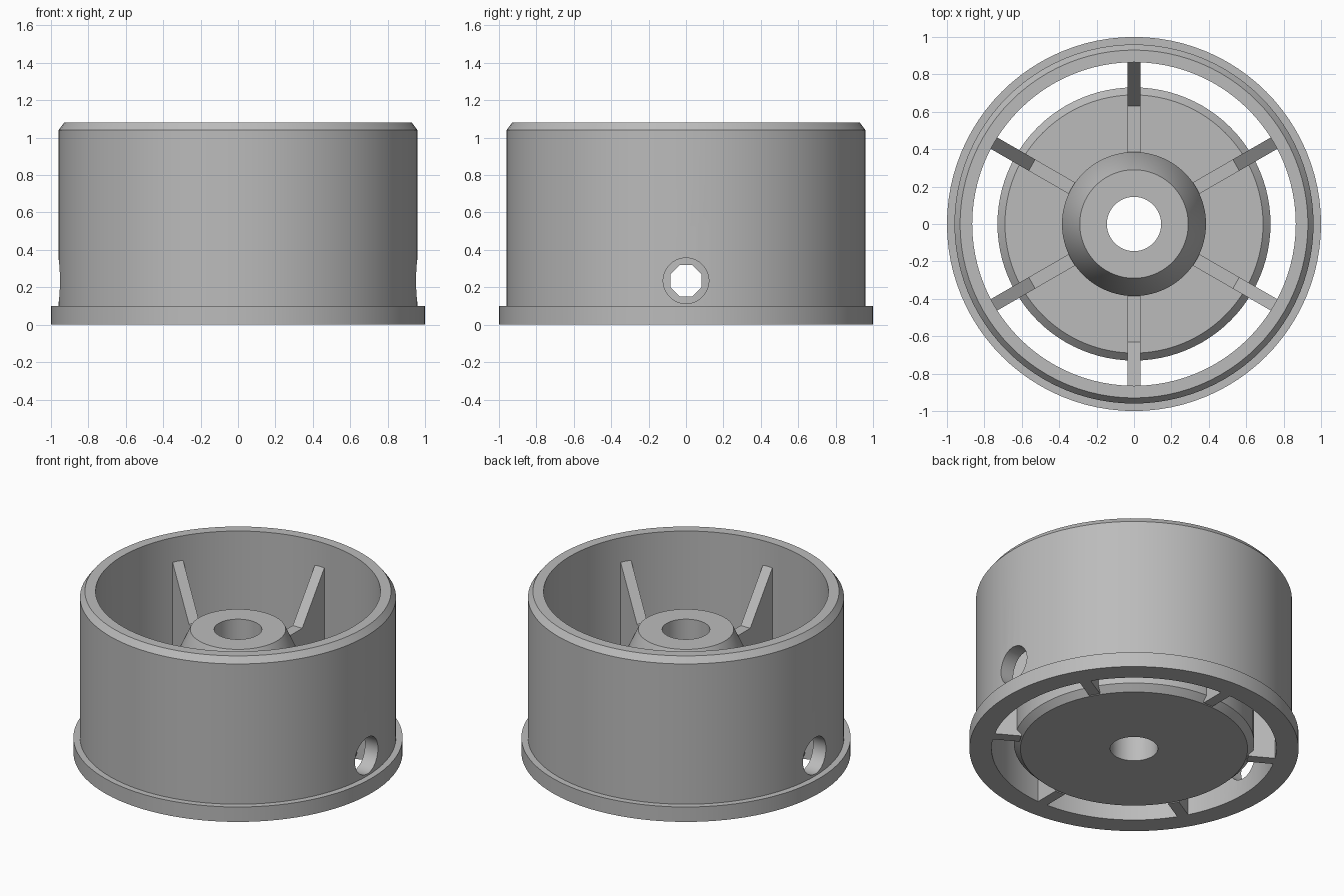
import bpy, bmesh, math
from mathutils import Matrix

cube = bpy.data.objects.get("Cube")
if cube:
    bpy.data.objects.remove(cube, do_unlink=True)

grey = bpy.data.materials.new("mid_grey")
grey.use_nodes = True
grey.diffuse_color = (0.5, 0.5, 0.5, 1)
grey.node_tree.nodes["Principled BSDF"].inputs["Base Color"].default_value = (0.5, 0.5, 0.5, 1)


def make(name, bm):
    bmesh.ops.recalc_face_normals(bm, faces=bm.faces[:])
    mesh = bpy.data.meshes.new(name)
    bm.to_mesh(mesh)
    bm.free()
    mesh.materials.append(grey)
    obj = bpy.data.objects.new(name, mesh)
    bpy.context.collection.objects.link(obj)
    return obj


def select(obj):
    bpy.ops.object.select_all(action='DESELECT')
    obj.select_set(True)
    bpy.context.view_layer.objects.active = obj


def lathe(name, profile, steps=96):
    """Turn a closed (radius, z) profile around the z axis."""
    bm = bmesh.new()
    verts = [bm.verts.new((r, 0, z)) for r, z in profile]
    edges = [bm.edges.new((v, verts[i - 1])) for i, v in enumerate(verts)]
    bmesh.ops.spin(bm, geom=verts + edges, cent=(0, 0, 0), axis=(0, 0, 1),
                   angle=math.tau, steps=steps, use_merge=True)
    bmesh.ops.remove_doubles(bm, verts=bm.verts[:], dist=1e-4)
    return make(name, bm)


def drill(obj, radius, length, x, sides, z=0.235):
    """Cut a hole along the x axis."""
    bm = bmesh.new()
    turn = Matrix.Rotation(math.pi / 2, 4, 'Y') @ Matrix.Rotation(math.pi / sides, 4, 'Z')
    bmesh.ops.create_cone(bm, cap_ends=True, segments=sides, radius1=radius,
                          radius2=radius, depth=length,
                          matrix=Matrix.Translation((x, 0, z)) @ turn)
    cutter = make("hole_cutter", bm)
    cutter.hide_render = True
    mod = obj.modifiers.new("hole", 'BOOLEAN')
    mod.operation, mod.solver, mod.object = 'DIFFERENCE', 'EXACT', cutter
    select(obj)
    bpy.ops.object.modifier_apply(modifier=mod.name)
    bpy.data.objects.remove(cutter, do_unlink=True)


# Outer barrel with base flange and chamfered lip
barrel = lathe("outer_barrel", [(0.865, 0), (1, 0), (1, 0.1), (0.96, 0.1),
                                (0.96, 1.04), (0.93, 1.08), (0.865, 1.08)])
for side in (-1, 1):
    drill(barrel, 0.122, 0.3, side * 0.92, 48)

# Chamfered inner disc with the tapered hub and bore
core = lathe("hub_core", [(0.145, 0), (0.69, 0), (0.73, 0.04), (0.73, 0.36),
                          (0.69, 0.4), (0.385, 0.4), (0.385, 0.62),
                          (0.29, 0.825), (0.145, 0.825)])
drill(core, 0.09, 2, 0, 8)

# Six ribs rising towards the barrel wall
rib_outline = [(0.7, 0), (0.875, 0), (0.875, 0.93), (0.63, 0.6),
               (0.36, 0.6), (0.36, 0.38), (0.7, 0.38)]
ribs = []
for i in range(6):
    bm = bmesh.new()
    face = bm.faces.new([bm.verts.new((r, -0.035, z)) for r, z in rib_outline])
    ext = bmesh.ops.extrude_face_region(bm, geom=[face])
    moved = [g for g in ext["geom"] if isinstance(g, bmesh.types.BMVert)]
    bmesh.ops.translate(bm, verts=moved, vec=(0, 0.07, 0))
    bmesh.ops.rotate(bm, verts=bm.verts[:], cent=(0, 0, 0),
                     matrix=Matrix.Rotation(math.radians(30 + 60 * i), 3, 'Z'))
    ribs.append(make(f"rib_{i + 1}", bm))

for obj in (barrel, core):
    select(obj)
    bpy.ops.object.shade_smooth_by_angle(angle=math.radians(25))
